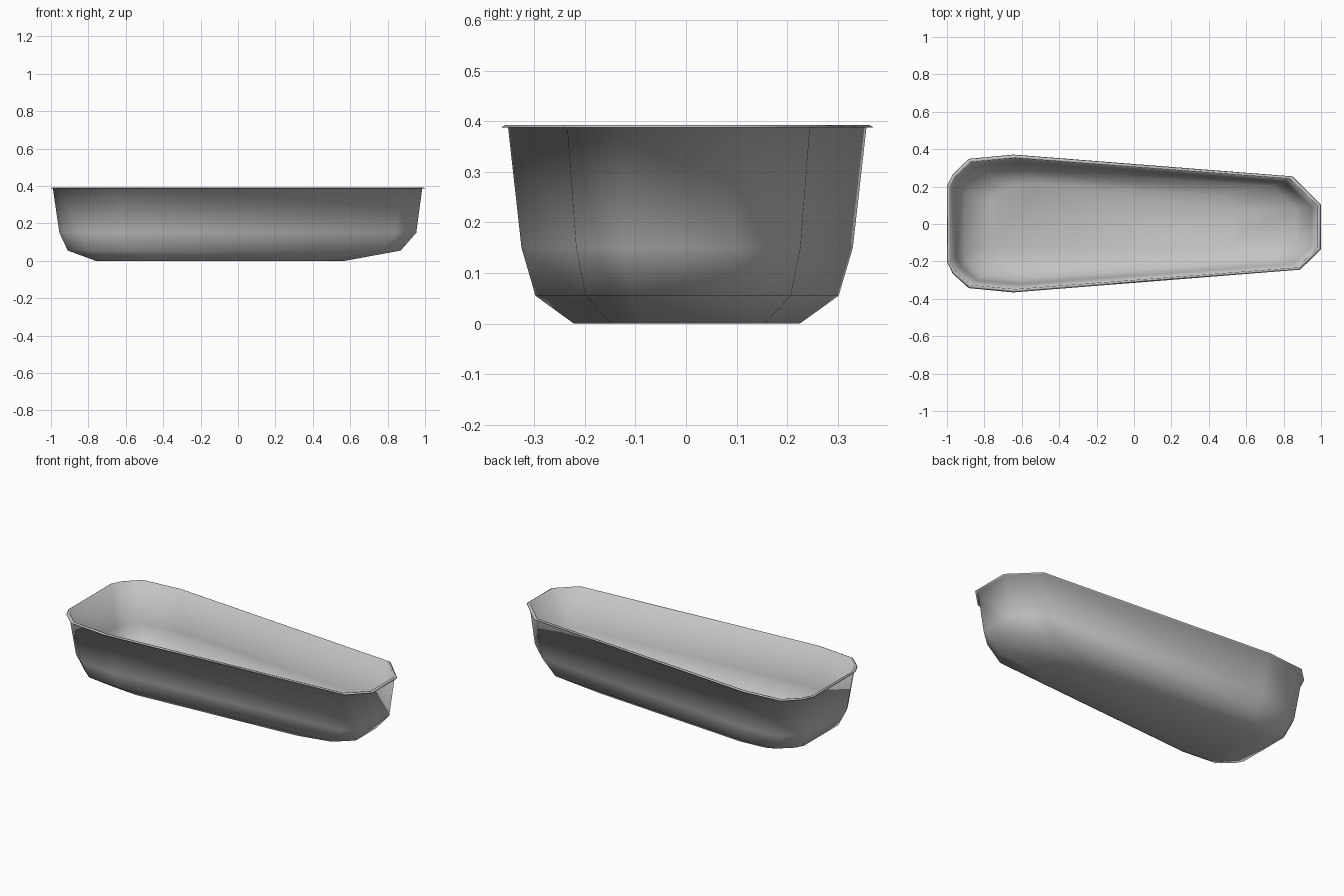
import bpy
import bmesh

cube = bpy.data.objects.get("Cube")
if cube:
    bpy.data.objects.remove(cube, do_unlink=True)

grey = bpy.data.materials.new("plain_grey")
grey.use_nodes = True
colour = (0.55, 0.55, 0.55, 1)
grey.diffuse_color = colour
grey.node_tree.nodes["Principled BSDF"].inputs["Base Color"].default_value = colour

# Wall outline at the rim, counter-clockwise
X_MIN, X_MAX, Y_MAX = -0.99, 0.985, 0.357
outline = [
    (0.985, -0.13), (0.875, -0.235), (-0.64, -0.352), (-0.875, -0.33),
    (-0.96, -0.255), (-0.99, -0.195), (-0.99, 0.195), (-0.96, 0.255),
    (-0.875, 0.335), (-0.64, 0.357), (0.835, 0.245), (0.985, 0.1),
]

# Section levels: x start, x end, half width, height
outer = [
    (-0.76, 0.57, 0.225, 0.0),
    (-0.91, 0.87, 0.302, 0.055),
    (-0.955, 0.953, 0.33, 0.15),
    (X_MIN, X_MAX, Y_MAX, 0.388),
]
rim = [(-1.0, 1.0, 0.371, 0.388), (-0.993, 0.99, 0.362, 0.393)]
T = 0.004
inner = [(a + T, b - T, w - T, z + (T if z < 0.1 else 0))
         for a, b, w, z in reversed(outer)]
inner[0] = inner[0][:3] + (0.392,)


def add_ring(bm, level):
    """Fit the outline to one section level."""
    a, b, width, z = level
    return [bm.verts.new((a + (x - X_MIN) / (X_MAX - X_MIN) * (b - a),
                          y * width / Y_MAX, z)) for x, y in outline]


# Tub shell: outside wall, folded rim and inside wall, closed by two floors
bm = bmesh.new()
rings = [add_ring(bm, level) for level in outer + rim + inner]
count = len(outline)
for low, high in zip(rings, rings[1:]):
    for i in range(count):
        j = (i + 1) % count
        bm.faces.new((low[i], low[j], high[j], high[i]))
bm.faces.new(rings[0])
bm.faces.new(rings[-1])
bmesh.ops.recalc_face_normals(bm, faces=bm.faces)
for face in bm.faces:
    face.smooth = True

mesh = bpy.data.meshes.new("tub_shell")
bm.to_mesh(mesh)
bm.free()
mesh.materials.append(grey)
tub = bpy.data.objects.new("tub_shell", mesh)
bpy.context.collection.objects.link(tub)
